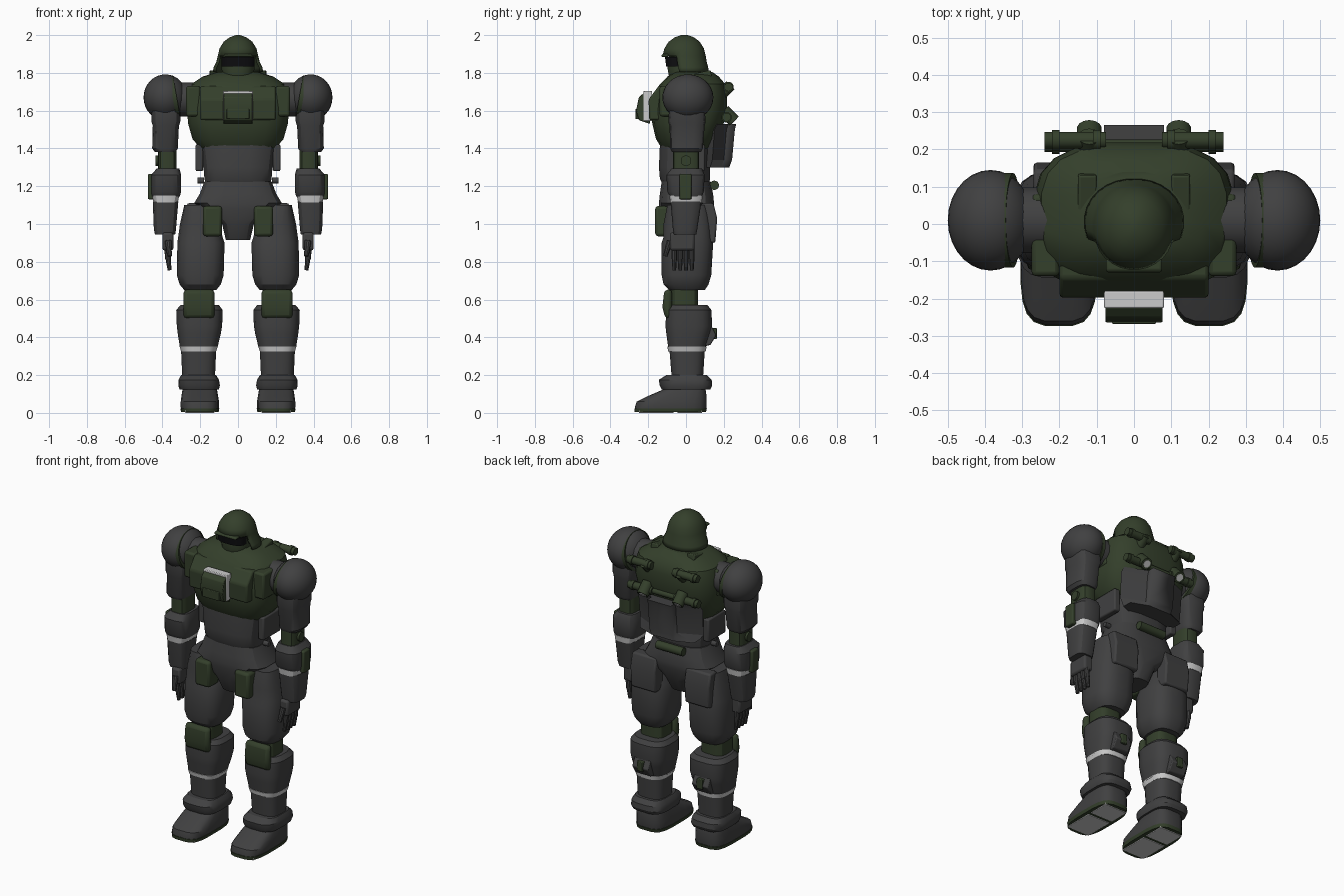
import bpy, bmesh
from math import cos, sin, pi, radians
from mathutils import Vector, Matrix


def material(name, c):
    m = bpy.data.materials.new(name)
    m.diffuse_color = (*c, 1)
    return m


GREY = material("dark_grey", (0.052, 0.052, 0.053))
GREEN = material("dark_green", (0.034, 0.05, 0.024))
WHITE = material("pale_trim", (0.55, 0.55, 0.55))
BLACK = material("visor_black", (0.004, 0.004, 0.005))


def finish(name, bm, mat, mirror=False, bevel=0, solid=0):
    bmesh.ops.recalc_face_normals(bm, faces=bm.faces)
    me = bpy.data.meshes.new(name)
    bm.to_mesh(me)
    bm.free()
    me.materials.append(mat)
    ob = bpy.data.objects.new(name, me)
    bpy.context.collection.objects.link(ob)
    bpy.ops.object.select_all(action='DESELECT')
    bpy.context.view_layer.objects.active = ob
    ob.select_set(True)
    bpy.ops.object.shade_smooth_by_angle(angle=radians(30))
    if solid:
        ob.modifiers.new("solid", 'SOLIDIFY').thickness = solid
    if bevel:
        b = ob.modifiers.new("bevel", 'BEVEL')
        b.width, b.segments = bevel, 2
    if mirror:
        ob.modifiers.new("mirror", 'MIRROR').use_mirror_merge = False
    return ob


def loft(name, rows, mat, mirror=False, n=16, p=3.5, cut=None, solid=0):
    """Rounded-rectangle sections; each row is z, x0, x1, y0, y1."""
    bm = bmesh.new()
    rings = []
    for z, x0, x1, y0, y1 in rows:
        ring = []
        for i in range(n):
            a = 2 * pi * (i + 0.5) / n
            c, s = cos(a), sin(a)
            u = abs(c) ** (2 / p) * (1 if c > 0 else -1)
            v = abs(s) ** (2 / p) * (1 if s > 0 else -1)
            ring.append(bm.verts.new(((x0 + x1 + u * (x1 - x0)) / 2, (y0 + y1 + v * (y1 - y0)) / 2, z)))
        rings.append(ring)
    for a, b in zip(rings, rings[1:]):
        for i in range(n):
            bm.faces.new((a[i], a[(i + 1) % n], b[(i + 1) % n], b[i]))
    bm.faces.new(rings[-1])
    if cut:
        bmesh.ops.delete(bm, geom=[f for f in bm.faces if cut(f.calc_center_median())], context='FACES')
    else:
        bm.faces.new(rings[0])
    return finish(name, bm, mat, mirror, solid=solid)


def sym(rows):
    return [(z, -h, h, y0, y1) for z, h, y0, y1 in rows]


def prism(name, pts, x0, x1, mat, mirror=False, bevel=0.006):
    """Side (y, z) outline extruded along x."""
    bm = bmesh.new()
    f = bm.faces.new([bm.verts.new((x0, y, z)) for y, z in pts])
    r = bmesh.ops.extrude_face_region(bm, geom=[f])
    bmesh.ops.translate(bm, verts=[v for v in r['geom'] if isinstance(v, bmesh.types.BMVert)], vec=(x1 - x0, 0, 0))
    return finish(name, bm, mat, mirror, bevel)


def block(name, x0, x1, y0, y1, z0, z1, mat, mirror=False, bevel=0.008):
    return prism(name, [(y0, z0), (y1, z0), (y1, z1), (y0, z1)], x0, x1, mat, mirror, bevel)


def tube(name, a, b, r, mat, mirror=False, r2=None, n=14):
    a, b = Vector(a), Vector(b)
    bm = bmesh.new()
    m = Matrix.Translation((a + b) / 2) @ (b - a).to_track_quat('Z', 'Y').to_matrix().to_4x4()
    bmesh.ops.create_cone(bm, cap_ends=True, segments=n, radius1=r, radius2=r if r2 is None else r2,
                          depth=(b - a).length, matrix=m)
    return finish(name, bm, mat, mirror)


# Head: helmet shell with open face, jaw and visor
loft("helmet", sym([(1.805, .134, -.112, .122), (1.83, .13, -.118, .118), (1.86, .115, -.122, .11),
                    (1.89, .108, -.125, .105), (1.93, .098, -.115, .095), (1.965, .076, -.092, .073),
                    (1.988, .045, -.06, .043), (2.0, .012, -.026, .01)]), GREEN, n=28, p=2.1,
     cut=lambda c: c.y < -.05 and c.z < 1.885, solid=.012)
loft("jaw", sym([(1.70, .07, -.07, .06), (1.77, .08, -.09, .08), (1.83, .09, -.1, .09),
                 (1.90, .085, -.09, .08)]), GREEN, p=2.3)
loft("visor", sym([(1.835, .088, -.106, 0), (1.885, .088, -.112, 0)]), BLACK, p=2.5)
prism("helmet_brim", [(-.132, 1.885), (-.126, 1.90), (-.09, 1.90), (-.09, 1.885)], -.075, .075, GREEN)

# Torso
loft("chest", sym([(1.40, .2, -.13, .13), (1.45, .243, -.16, .17), (1.53, .266, -.18, .2),
                   (1.6, .272, -.185, .22), (1.69, .268, -.175, .22), (1.74, .25, -.14, .21),
                   (1.78, .19, -.10, .175), (1.805, .11, -.06, .14)]), GREEN, n=20, p=2.9)
prism("chest_plate", [(-.195, 1.55), (-.198, 1.66), (-.145, 1.73), (0, 1.73), (0, 1.55)], -.2, .2, GREEN, bevel=.01)
block("chest_side_plate", .2, .275, -.14, .08, 1.57, 1.73, GREEN, True, .012)
prism("collar", [(-.09, 1.70), (-.09, 1.765), (.13, 1.815), (.15, 1.70)], .1, .15, GREEN, True)
block("chest_unit_frame", -.08, .08, -.226, -.18, 1.545, 1.705, WHITE, bevel=.004)
prism("chest_unit_cover", [(-.19, 1.53), (-.25, 1.55), (-.264, 1.6), (-.25, 1.67), (-.225, 1.693), (-.19, 1.693)],
      -.077, .077, GREEN, bevel=.004)
block("chest_unit_hatch", -.06, .06, -.268, -.24, 1.555, 1.61, GREEN, bevel=.004)
loft("abdomen", sym([(1.2, .17, -.12, .12), (1.24, .18, -.14, .13), (1.3, .185, -.145, .13),
                     (1.42, .2, -.14, .13)]), GREY, p=3)
block("waist_guard", .185, .225, -.07, .1, 1.28, 1.42, GREY, True)
loft("pelvis", sym([(.915, .065, -.09, .08), (1.0, .085, -.135, .13), (1.08, .19, -.145, .15),
                    (1.11, .235, -.145, .15), (1.16, .205, -.14, .145), (1.225, .18, -.13, .13)]), GREY, p=3.2)
block("hip_pouch", .085, .185, -.163, -.06, .935, 1.095, GREEN, True, .015)
prism("rear_hip_plate", [(.08, 1.11), (.145, 1.11), (.165, 1.03), (.155, .9), (.08, .9)], .1, .27, GREY, True, .01)
tube("belt_canister", (-.09, .15, 1.205), (.09, .15, 1.205), .025, GREEN)
tube("belt_knob", (.18, 0, 1.23), (.215, 0, 1.23), .015, GREY, True)

# Backpack: tilted, tapered slab with tubes and vents
pack = loft("backpack", sym([(1.30, .2, .08, .235), (1.34, .235, .09, .25), (1.5, .24, .1, .265),
                             (1.53, .23, .12, .272)]), GREY, n=8, p=2.0)
for v in pack.data.vertices:
    if v.co.y > .2:
        v.co.x = max(-.08, min(.08, v.co.x))
for z, y in ((1.725, .225), (1.565, .215)):
    tube("back_tube", (.075, y, z), (.24, y, z), .023, GREEN, True)
    for x in (.09, .2):
        tube("tube_collar", (x, y, z), (x + .02, y, z), .028, GREEN, True)
tube("back_strut", (-.08, .21, 1.565), (.08, .21, 1.565), .017, GREEN)
tube("thruster", (.12, .2, 1.60), (.12, .255, 1.545), .034, GREEN, True)
tube("thruster_hole", (.12, .25, 1.55), (.12, .257, 1.543), .022, WHITE, True)
tube("upper_nozzle", (.12, .19, 1.69), (.12, .235, 1.735), .03, GREEN, True)

# Shoulders
bm = bmesh.new()
bmesh.ops.create_uvsphere(bm, u_segments=28, v_segments=16, radius=1,
                          matrix=Matrix.Translation((.385, .01, 1.67)) @ Matrix.Diagonal((.115, .135, .122, 1)))
finish("shoulder_ball", bm, GREY, True)
bm = bmesh.new()
bmesh.ops.create_cone(bm, cap_ends=True, segments=32, radius1=1, radius2=1, depth=1,
                      matrix=Matrix.Translation((.335, .01, 1.67)) @ Matrix.Rotation(radians(100), 4, 'Y')
                      @ Matrix.Diagonal((.116, .127, .022, 1)))
finish("shoulder_band", bm, GREEN, True)
tube("shoulder_joint", (.22, .01, 1.66), (.32, .01, 1.66), .09, GREY, True)

# Arms
loft("upper_arm", [(1.38, .33, .44, -.075, .08), (1.4, .318, .455, -.085, .09), (1.52, .312, .452, -.088, .1),
                   (1.54, .305, .458, -.095, .105), (1.62, .3, .46, -.09, .1)], GREY, True)
loft("elbow", [(1.26, .325, .425, -.07, .07), (1.41, .325, .425, -.07, .07)], GREEN, True)
tube("elbow_pivot", (.41, 0, 1.335), (.437, 0, 1.335), .028, GREEN, True)
loft("forearm", [(1.145, .308, .455, -.085, .085), (1.17, .3, .46, -.1, .095), (1.26, .3, .46, -.105, .1),
                 (1.295, .31, .43, -.075, .085)], GREY, True)
loft("arm_band", [(1.115, .318, .448, -.085, .085), (1.15, .31, .455, -.09, .09)], WHITE, True)
loft("gauntlet", [(.945, .332, .44, -.065, .055), (.97, .328, .446, -.07, .06), (1.12, .315, .452, -.083, .083)],
     GREY, True)
block("forearm_pouch", .44, .477, -.035, .03, 1.13, 1.265, GREEN, True)

# Hands
block("palm", .342, .4, -.085, .045, .86, .955, GREY, True, .012)
for i in range(4):
    y = -.062 + i * .031
    tube("finger_upper", (.375, y, .875), (.37, y, .815), .0155, GREY, True, n=10)
    tube("finger_tip", (.37, y, .82), (.362, y, .755), .0145, GREY, True, .01, 10)
tube("thumb", (.37, -.085, .91), (.362, -.11, .83), .018, GREY, True, .012, 10)

# Legs
loft("thigh", [(.65, .115, .285, -.09, .1), (.68, .09, .31, -.12, .12), (.73, .075, .325, -.13, .135),
               (.9, .07, .322, -.13, .145), (.93, .08, .318, -.12, .14), (1.0, .1, .308, -.12, .135),
               (1.1, .16, .285, -.1, .12)], GREY, True, n=20, p=2.8)
loft("knee_joint", [(.54, .13, .285, -.08, .065), (.67, .13, .285, -.08, .065)], GREEN, True)
prism("knee_pad", [(-.075, .655), (-.115, .65), (-.125, .56), (-.11, .5), (-.075, .5)], .125, .288, GREEN, True, .018)
loft("shin", [(.345, .108, .308, -.095, .105), (.42, .09, .32, -.105, .13), (.46, .083, .325, -.11, .14),
              (.545, .08, .328, -.105, .135), (.57, .1, .305, -.085, .115)], GREY, True, n=20, p=3)
prism("calf_plate", [(.09, .35), (.13, .36), (.16, .41), (.135, .46), (.09, .47)], .15, .26, GREY, True)
block("calf_clip", .185, .225, .12, .163, .39, .45, GREEN, True, .004)
loft("leg_band", [(.325, .115, .302, -.095, .105), (.352, .106, .31, -.1, .11)], WHITE, True, n=20, p=3)
loft("lower_shin", [(.17, .122, .295, -.075, .09), (.33, .115, .302, -.088, .1)], GREY, True, n=20, p=3)

# Boots
loft("ankle_cuff", [(.125, .1, .31, -.13, .13), (.145, .095, .317, -.14, .14), (.175, .1, .315, -.145, .137),
                    (.2, .115, .302, -.105, .11)], GREY, True, n=20, p=3.5)
loft("boot", [(.006, .104, .3, -.272, .105), (.03, .1, .304, -.272, .11), (.06, .1, .304, -.262, .11),
              (.09, .105, .3, -.2, .11), (.12, .11, .295, -.13, .105), (.14, .115, .29, -.09, .1)],
     GREY, True, n=20, p=3.6)
loft("boot_trim", [(.004, .102, .302, -.273, .107), (.024, .098, .306, -.275, .112)], GREEN, True, n=20, p=3.6)
block("toe_sole", .125, .28, -.25, -.065, 0, .02, WHITE, True, .003)
block("heel_sole", .125, .28, -.045, .085, 0, .02, WHITE, True, .003)
